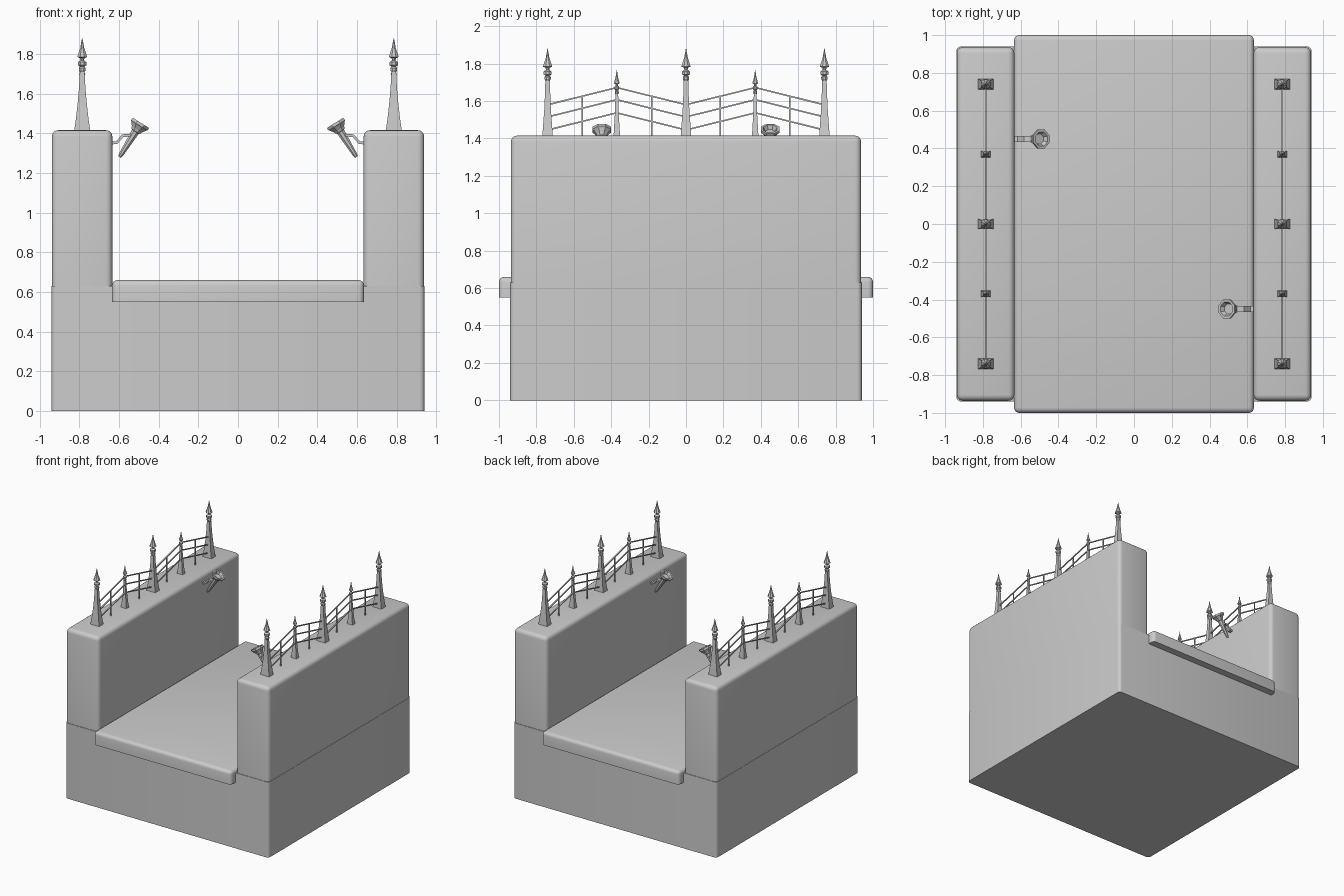
import bpy, bmesh, math
from mathutils import Vector, Matrix

if "Cube" in bpy.data.objects:
    bpy.data.objects.remove(bpy.data.objects["Cube"])


def finish(name, bm, matrix=None, smooth=False):
    bmesh.ops.recalc_face_normals(bm, faces=bm.faces[:])
    me = bpy.data.meshes.new(name)
    bm.to_mesh(me)
    bm.free()
    if smooth:
        for p in me.polygons:
            p.use_smooth = True
        me.set_sharp_from_angle(angle=math.radians(35))
    ob = bpy.data.objects.new(name, me)
    bpy.context.collection.objects.link(ob)
    if matrix is not None:
        ob.matrix_world = matrix
    return ob


def block(name, lo, hi, radius, round_top=True):
    """Box with rounded upright edges and, optionally, rounded top edges."""
    lo, hi = Vector(lo), Vector(hi)
    bm = bmesh.new()
    bmesh.ops.create_cube(bm, size=1)
    for v in bm.verts:
        v.co = (lo + hi) / 2 + v.co * (hi - lo)
    edges = []
    for e in bm.edges:
        zs = [v.co.z for v in e.verts]
        upright = abs(zs[0] - zs[1]) > 1e-4
        if upright or (round_top and min(zs) > hi.z - 1e-4):
            edges.append(e)
    bmesh.ops.bevel(bm, geom=edges, offset=radius, segments=4, profile=0.5,
                    affect='EDGES')
    return finish(name, bm, smooth=True)


def loft(bm, profile, sides):
    """Stack of polygon rings given as (z, half_x, half_y), capped at both ends."""
    k = 1 / math.cos(math.pi / sides)
    rings = []
    for z, rx, ry in profile:
        ring = []
        for i in range(sides):
            a = (i + 0.5) * math.tau / sides
            ring.append(bm.verts.new((k * rx * math.cos(a), k * ry * math.sin(a), z)))
        rings.append(ring)
    for a, b in zip(rings, rings[1:]):
        for i in range(sides):
            j = (i + 1) % sides
            bm.faces.new((a[i], a[j], b[j], b[i]))
    bm.faces.new(rings[0][::-1])
    bm.faces.new(rings[-1])


def bars(name, paths, w, h):
    """Square bars following polylines in one mesh (w is across, h is thickness)."""
    bm = bmesh.new()
    for across, pts in paths:
        pts = [Vector(p) for p in pts]
        across = Vector(across)
        rings = []
        for i, p in enumerate(pts):
            t = (pts[min(i + 1, len(pts) - 1)] - pts[max(i - 1, 0)]).normalized()
            n = t.cross(across)
            rings.append([bm.verts.new(p + across * w * sx / 2 + n * h * sy / 2)
                          for sx, sy in ((-1, -1), (1, -1), (1, 1), (-1, 1))])
        for a, b in zip(rings, rings[1:]):
            for i in range(4):
                j = (i + 1) % 4
                bm.faces.new((a[i], a[j], b[j], b[i]))
        bm.faces.new(rings[0][::-1])
        bm.faces.new(rings[-1])
    return finish(name, bm)


# Solid base, two parapet walls and the walkway slab
block("base", (-0.94, -0.94, 0), (0.94, 0.94, 0.63), 0.025, round_top=False)
for side, s in (("left", -1), ("right", 1)):
    x0, x1 = sorted((s * 0.633, s * 0.938))
    block(side + "_wall", (x0, -0.936, 0.62), (x1, 0.936, 1.415), 0.032)
block("walkway_slab", (-0.635, -1, 0.55), (0.635, 1, 0.66), 0.028)

TOP = 1.41
# Concave four-sided shaft, and beaded finial with a spear tip
SHAFT = [(0, .041, .028), (.06, .032, .024), (.14, .023, .018),
         (.22, .016, .0145), (.30, .012, .012)]
FINIAL = [(.295, .010), (.307, .017), (.318, .017), (.325, .011), (.333, .021),
          (.348, .021), (.357, .009), (.368, .011), (.374, .025), (.42, .010),
          (.47, .001)]


def post(name, x, y, scale_xy, scale_z):
    bm = bmesh.new()
    loft(bm, SHAFT, 4)
    loft(bm, [(z, r, r) for z, r in FINIAL], 8)
    finish(name, bm, Matrix.Translation((x, y, TOP)) @
           Matrix.Diagonal((scale_xy, scale_xy, scale_z, 1)))


for side, s in (("left", -1), ("right", 1)):
    x = s * 0.785
    for i, y in enumerate((-0.74, 0, 0.74)):
        post(f"{side}_tall_post_{i}", x, y, 1, 1)
    for i, y in enumerate((-0.37, 0.37)):
        post(f"{side}_short_post_{i}", x, y, 0.62, 0.76)

    # Zigzag rails and thin uprights of the fence
    ups = []
    for z in (1.445, 1.515, 1.58):
        ups.append(((1, 0, 0), [(x, y, z + dz) for y, dz in
                    ((-.74, 0), (-.37, .092), (0, 0), (.37, .092), (.74, 0))]))
    for y in (-0.555, -0.183, 0.183, 0.555):
        ups.append(((1, 0, 0), [(x, y, TOP - 0.01), (x, y, 1.627)]))
    bars(side + "_fence_rails", ups, 0.008, 0.008)

# Torch sconces leaning in from each wall, one turned half a circle from the other
TORCH = [(0, .008), (.02, .012), (.15, .020), (.155, .026), (.165, .030),
         (.183, .043), (.188, .049), (.203, .049), (.203, .037), (.18, .026)]
for side, turn in (("left", 0), ("right", math.pi)):
    spin = Matrix.Rotation(turn, 4, 'Z')
    bm = bmesh.new()
    loft(bm, [(z, r, r) for z, r in TORCH], 8)
    finish(side + "_torch", bm, spin @ Matrix.Translation((-0.597, 0.45, 1.28)) @
           Matrix.Rotation(math.radians(32), 4, 'Y'))
    arm = bars(side + "_torch_bracket",
               [((0, 1, 0), [(-0.645, .45, 1.35), (-0.612, .45, 1.352),
                             (-0.58, .45, 1.388), (-0.53, .45, 1.39)])], 0.03, 0.014)
    arm.matrix_world = spin
